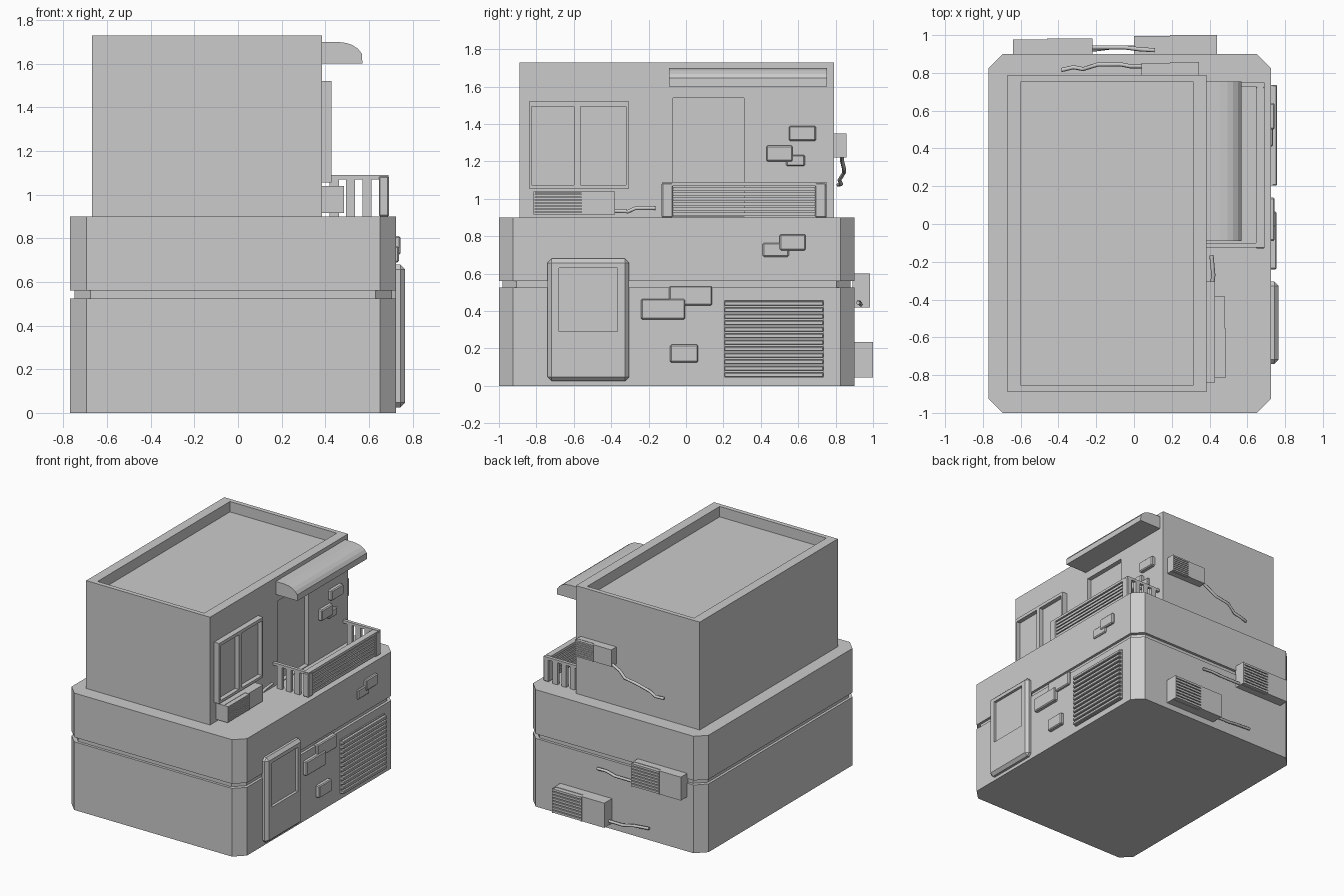
import bpy, bmesh
from mathutils import Vector

if "Cube" in bpy.data.objects:
    bpy.data.objects.remove(bpy.data.objects["Cube"])

plaster = bpy.data.materials.new("plain_grey")
plaster.use_nodes = True
GREY = (0.6, 0.6, 0.6, 1)
plaster.diffuse_color = GREY
plaster.node_tree.nodes["Principled BSDF"].inputs["Base Color"].default_value = GREY

BASE_X, BASE_BACK = 0.725, 0.9      # lower storey right and back walls
TOP_X, TOP_BACK = 0.385, 0.79       # upper storey right and back walls


def finish(name, bm):
    bmesh.ops.recalc_face_normals(bm, faces=bm.faces)
    mesh = bpy.data.meshes.new(name)
    bm.to_mesh(mesh)
    bm.free()
    mesh.materials.append(plaster)
    obj = bpy.data.objects.new(name, mesh)
    bpy.context.collection.objects.link(obj)
    return obj


def box(name, x, y, z, bevel=0):
    bm = bmesh.new()
    bmesh.ops.create_cube(bm, size=1)
    for v in bm.verts:
        v.co = [r[0] if c < 0 else r[1] for c, r in zip(v.co, (x, y, z))]
    if bevel:
        bmesh.ops.bevel(bm, geom=bm.edges[:], offset=bevel, segments=1, affect='EDGES')
    return finish(name, bm)


def cut(obj, x, y, z):
    cutter = box("cutter", x, y, z)
    cutter.hide_render = True
    mod = obj.modifiers.new("recess", 'BOOLEAN')
    mod.operation, mod.solver, mod.object = 'DIFFERENCE', 'EXACT', cutter
    bpy.context.view_layer.objects.active = obj
    bpy.ops.object.modifier_apply(modifier=mod.name)
    bpy.data.objects.remove(cutter)


def prism(name, profile, y0, y1):
    """Extrude an x-z profile along y."""
    bm = bmesh.new()
    face = bm.faces.new([bm.verts.new((x, y0, z)) for x, z in profile])
    side = bmesh.ops.extrude_face_region(bm, geom=[face])["geom"]
    bmesh.ops.translate(bm, vec=(0, y1 - y0, 0),
                        verts=[g for g in side if isinstance(g, bmesh.types.BMVert)])
    return finish(name, bm)


def pipe(name, points, radius=0.011):
    """Square tube swept along a path."""
    curve = bpy.data.curves.new(name, 'CURVE')
    curve.dimensions = '3D'
    curve.bevel_depth, curve.bevel_resolution = radius, 1
    curve.use_fill_caps = True
    line = curve.splines.new('POLY')
    line.points.add(len(points) - 1)
    for p, co in zip(line.points, points):
        p.co = (*co, 1)
    curve.materials.append(plaster)
    bpy.context.collection.objects.link(bpy.data.objects.new(name, curve))


# Lower storey: octagonal plan with a groove between the floors
def ring(bm, inset, z, c=0.075):
    x0, x1 = -0.77 + inset, BASE_X - inset
    y0, y1 = -1 + inset, BASE_BACK - inset
    plan = [(x0 + c, y0), (x1 - c, y0), (x1, y0 + c), (x1, y1 - c),
            (x1 - c, y1), (x0 + c, y1), (x0, y1 - c), (x0, y0 + c)]
    return [bm.verts.new((x, y, z)) for x, y in plan]


bm = bmesh.new()
levels = [(0, 0), (0, 0.525), (0.02, 0.525), (0.02, 0.56), (0, 0.56), (0, 0.9)]
rings = [ring(bm, i, z) for i, z in levels]
bm.faces.new(rings[0])
bm.faces.new(rings[-1])
for a, b in zip(rings, rings[1:]):
    for i in range(8):
        j = (i + 1) % 8
        bm.faces.new((a[i], a[j], b[j], b[i]))
finish("lower_storey", bm)

# Upper storey with sunken roof and balcony doorway
upper = box("upper_storey", (-0.67, TOP_X), (-0.89, TOP_BACK), (0.9, 1.73))
cut(upper, (-0.597, 0.312), (-0.855, 0.755), (1.65, 1.9))
cut(upper, (TOP_X - 0.035, 0.5), (-0.07, 0.31), (0.905, 1.54))

# Upper window with two panes
window = box("upper_window", (TOP_X - 0.01, 0.428), (-0.84, -0.305), (1.055, 1.52))
for pane in ((-0.825, -0.6), (-0.565, -0.32)):
    cut(window, (0.395, 0.5), pane, (1.075, 1.495))

# Awning over the balcony
awning = [(TOP_X, 1.6), (0.57, 1.6), (0.568, 1.645), (0.55, 1.668), (0.525, 1.685),
          (0.495, 1.695), (0.455, 1.7), (TOP_X, 1.7)]
prism("awning", awning, -0.09, 0.755)

# Balcony railing: upright bars on the ends, horizontal slats along the front
for name, y in (("front", (-0.125, -0.1)), ("back", (0.725, 0.75))):
    box(name + "_hand_rail", (TOP_X, 0.69), y, (1.07, 1.09))
    for x in (0.42, 0.495, 0.57):
        box(name + "_rail_bar", (x, x + 0.042), y, (0.9, 1.07))
for y in (-0.13, 0.69):
    box("rail_post", (0.645, 0.692), (y, y + 0.06), (0.9, 1.085), 0.006)
box("outer_hand_rail", (0.645, 0.69), (-0.1, 0.72), (1.07, 1.09))
for i in range(6):
    z = 0.908 + i * 0.027
    box("rail_slat", (0.66, 0.685), (-0.08, 0.7), (z, z + 0.019))

# Lower front door with a window recess
door = box("lower_door", (0.7, 0.766), (-0.74, -0.305), (0.025, 0.68), 0.022)
cut(door, (0.745, 0.9), (-0.68, -0.365), (0.29, 0.63))

# Roller shutter
box("shutter_panel", (0.7, 0.735), (0.205, 0.735), (0.045, 0.46))
for i in range(12):
    z = 0.047 + i * 0.0347
    box("shutter_slat", (0.72, 0.757), (0.205, 0.735), (z, z + 0.024), 0.004)

# Raised bricks: wall, depth, y range, z range
bricks = [(BASE_X, 0.03, (-0.24, -0.005), (0.355, 0.465)),
          (BASE_X, 0.02, (-0.09, 0.14), (0.43, 0.535)),
          (BASE_X, 0.03, (-0.085, 0.065), (0.125, 0.22)),
          (BASE_X, 0.012, (0.41, 0.55), (0.69, 0.765)),
          (BASE_X, 0.02, (0.5, 0.64), (0.725, 0.81)),
          (TOP_X, 0.03, (0.55, 0.695), (1.31, 1.39)),
          (TOP_X, 0.03, (0.43, 0.57), (1.2, 1.285)),
          (TOP_X, 0.02, (0.535, 0.635), (1.175, 1.235))]
for wall, depth, y, z in bricks:
    box("brick", (wall - 0.02, wall + depth), y, z, 0.007)


# Air conditioners: solid casing on one side, slatted grille on the other
def air_conditioner(name, on_back, wall, body, grille, z, depth):
    def part(label, u, d, zz):
        d = (wall + d[0], wall + d[1])
        box(name + label, *((u, d) if on_back else (d, u)), zz)

    g0, g1 = grille
    part("_casing", body, (-0.01, depth - 0.006), z)
    part("_grille_back", grille, (-0.01, depth * 0.65), z)
    for u in ((g0, g0 + 0.008), (g1 - 0.008, g1)):
        part("_grille_end", u, (0, depth), z)
    step = (z[1] - z[0]) / 8
    for i in range(8):
        low = z[0] + i * step
        part("_grille_slat", grille, (0, depth), (low + step * 0.15, low + step * 0.85))


air_conditioner("balcony_unit", False, TOP_X, (-0.55, -0.38), (-0.815, -0.55), (0.915, 1.04), 0.1)
air_conditioner("upper_back_unit", True, TOP_BACK, (0.04, 0.19), (0.19, 0.345), (1.22, 1.35), 0.068)
air_conditioner("middle_back_unit", True, BASE_BACK, (-0.64, -0.46), (-0.46, -0.22), (0.42, 0.6), 0.083)
air_conditioner("low_back_unit", True, BASE_BACK, (0.0, 0.19), (0.19, 0.44), (0.045, 0.235), 0.1)

# Drain pipes
pipe("balcony_pipe", [(0.415, -0.39, 0.935), (0.415, -0.31, 0.932),
                      (0.42, -0.27, 0.95), (0.41, -0.165, 0.95)])
pipe("upper_back_pipe", [(0.05, 0.835, 1.235), (-0.02, 0.835, 1.2), (-0.07, 0.845, 1.16),
                         (-0.19, 0.845, 1.14), (-0.27, 0.82, 1.1), (-0.32, 0.83, 1.08),
                         (-0.385, 0.815, 1.075)])
pipe("middle_back_pipe", [(-0.23, 0.935, 0.435), (-0.05, 0.935, 0.435),
                          (0.03, 0.925, 0.448), (0.11, 0.92, 0.445)])
pipe("low_back_pipe", [(0.01, 0.935, 0.075), (-0.12, 0.935, 0.075),
                       (-0.2, 0.925, 0.09), (-0.33, 0.92, 0.1)])
